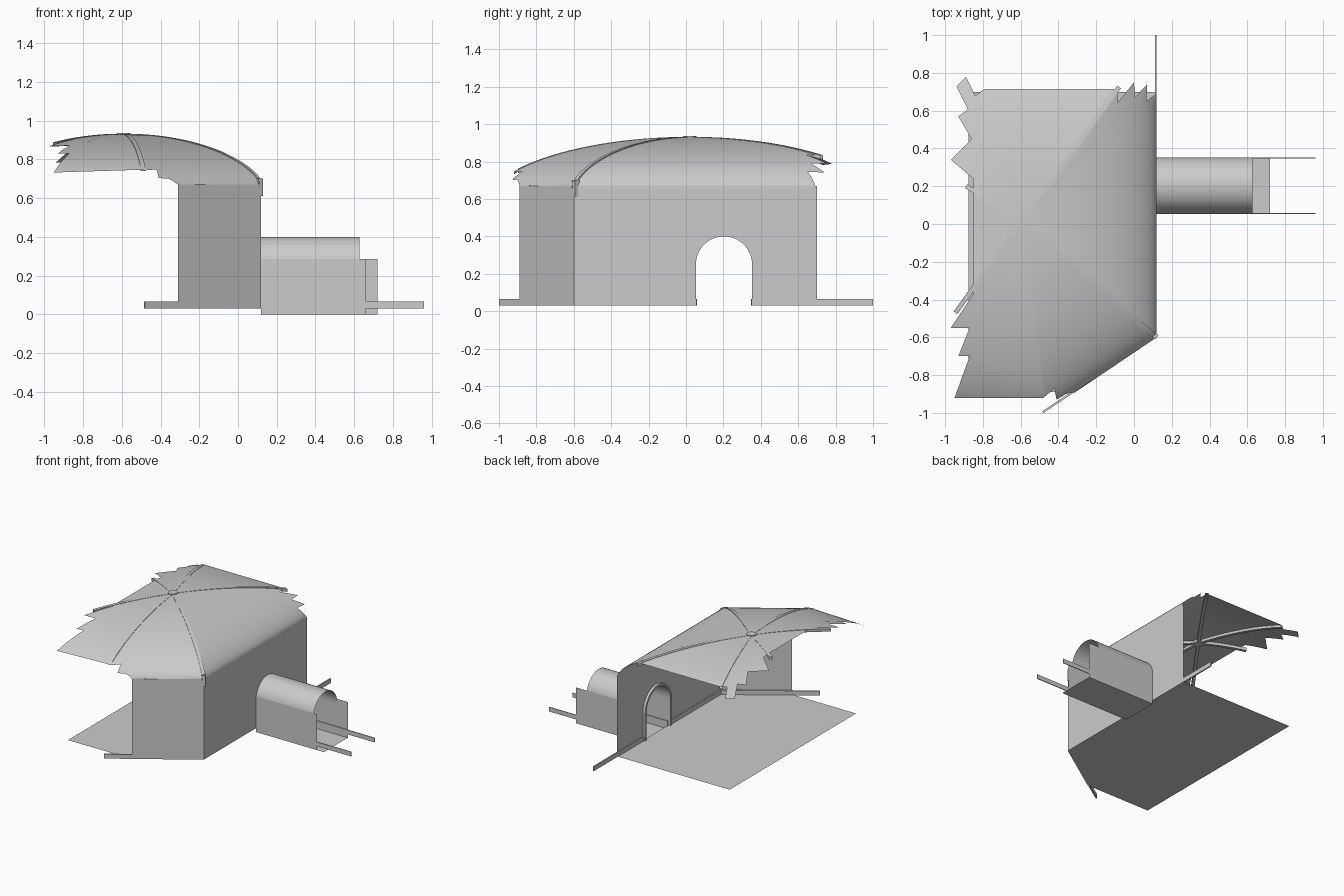
import bpy, bmesh, math
from mathutils import Vector

if "Cube" in bpy.data.objects:
    bpy.data.objects.remove(bpy.data.objects["Cube"])

APEX = Vector((-0.59, 0.02))
# hexagonal room corners relative to the dome apex, counter-clockwise
HEX = [Vector(p) for p in ((.71, -.62), (.71, .98), (-.3, .98),
                           (-.71, .43), (-.71, -.98), (.11, -1.02))]


def dome_z(x, y):
    p = Vector((x, y)) - APEX
    s = 0
    for i, a in enumerate(HEX):
        e = HEX[(i + 1) % 6] - a
        n = Vector((e.y, -e.x))
        s = max(s, n.dot(p) / n.dot(a))
    return .67 + .26 * max(0, 1 - s * s) ** .65


def mesh(name, verts, faces, smooth=False):
    me = bpy.data.meshes.new(name)
    me.from_pydata([tuple(v) for v in verts], [], faces)
    ob = bpy.data.objects.new(name, me)
    bpy.context.collection.objects.link(ob)
    if smooth:
        bpy.ops.object.select_all(action='DESELECT')
        ob.select_set(True)
        bpy.context.view_layer.objects.active = ob
        bpy.ops.object.shade_smooth_by_angle(angle=math.radians(35))
    return ob


def sheet(name, verts):
    return mesh(name, verts, [tuple(range(len(verts)))])


def board(name, a, b, t=.01, z0=.03, z1=.065):
    # upright strip from a to b, thickness t on the left-hand side
    a, b = Vector(a), Vector(b)
    d = (b - a).normalized()
    n = Vector((-d.y, d.x)) * t
    base = [a, b, b + n, a + n]
    v = [(p.x, p.y, z) for z in (z0, z1) for p in base]
    f = [(3, 2, 1, 0), (4, 5, 6, 7)]
    f += [(i, (i + 1) % 4, (i + 1) % 4 + 4, i + 4) for i in range(4)]
    return mesh(name, v, f)


def arc(r, n=24, cy=.203, cz=.25):
    return [(cy + r * math.cos(math.pi * i / n), cz + r * math.sin(math.pi * i / n))
            for i in range(n + 1)]


def loft(name, sections, closed=False, smooth=True):
    k = len(sections[0])
    v = [p for s in sections for p in s]
    f = []
    for j in range(len(sections) - 1):
        for i in range(k if closed else k - 1):
            m = (i + 1) % k
            f.append((j * k + i, j * k + m, (j + 1) * k + m, (j + 1) * k + i))
    return mesh(name, v, f, smooth)


# floor and walls
sheet("room_floor", [(x, y, .03) for x, y in
      ((-.875, -.89), (-.31, -.89), (.12, -.6), (.12, .7), (-.875, .7))])
sheet("front_wall", [(-.31, -.89, .03), (.12, -.6, .03), (.12, -.6, .67), (-.31, -.89, .67)])
door = [(.353, .03)] + arc(.15) + [(.053, .03)]
sheet("door_wall", [(.12, y, z) for y, z in
      [(-.6, .03), (-.6, .67), (.7, .67), (.7, .03)] + door])

# arched frame on the room side of the doorway
inner = [(.353, .03)] + arc(.15) + [(.053, .03)]
outer = [(.37, .03)] + arc(.167) + [(.036, .03)]
loft("door_frame", [[(.12, *i), (.1, *i), (.1, *o), (.12, *o)]
                    for i, o in zip(inner, outer)], closed=True)

# entrance tunnel
loft("tunnel_vault", [[(x, y, z) for y, z in arc(.15)] for x in (.12, .628)])
for name, y, x1 in (("near", .053, .66), ("far", .353, .72)):
    sheet(f"tunnel_side_{name}", [(.12, y, 0), (x1, y, 0), (x1, y, .285), (.12, y, .285)])
sheet("tunnel_floor", [(.12, .053, 0), (.72, .053, 0), (.72, .353, 0), (.12, .353, 0)])

# skirting boards
for i, (a, b) in enumerate([((-.48, -1.0), (.12, -.6)), ((.12, -.6), (.12, .053)),
                            ((.12, .353), (.12, 1.0))]):
    board(f"skirting_{i}", a, b)
board("tunnel_skirting_near", (.12, .053), (.96, .053), .006)
board("tunnel_skirting_far", (.96, .353), (.12, .353), .006)

# dome roof with a torn edge
EDGE = [(.12, -.6), (.12, .69), (.065, .65), (.07, .74), (.005, .67), (0, .75),
        (-.085, .64), (-.09, .715), (-.79, .715), (-.84, .68), (-.89, .78), (-.94, .73),
        (-.86, .62), (-.93, .57), (-.86, .45), (-.97, .34), (-.85, .24), (-.85, -.38),
        (-.97, -.55), (-.87, -.55), (-.93, -.7), (-.87, -.7), (-.95, -.92), (-.48, -.92),
        (-.42, -.87), (-.41, -.93), (-.36, -.9), (-.31, -.89)]
rim = []
for i, a in enumerate(EDGE):
    a, b = Vector(a), Vector(EDGE[(i + 1) % len(EDGE)])
    n = max(1, round((b - a).length / .03))
    rim += [a.lerp(b, k / n) for k in range(n)]
R = 22
verts = [(*APEX, dome_z(*APEX))]
for j in range(1, R + 1):
    t = math.sin(math.pi / 2 * j / R)
    for p in rim:
        q = APEX.lerp(p, t)
        verts.append((q.x, q.y, dome_z(q.x, q.y)))
N = len(rim)
faces = [(0, 1 + i, 1 + (i + 1) % N) for i in range(N)]
for j in range(R - 1):
    o = 1 + j * N
    for i in range(N):
        m = (i + 1) % N
        faces.append((o + i, o + N + i, o + N + m, o + m))
mesh("dome_roof", verts, faces, True)

# ribs under the roof folds
for i, (h, reach) in enumerate(zip(HEX, (1, .72, .7, .42, .5, .9))):
    side = Vector((-h.y, h.x)).normalized() * .012
    secs = []
    for k in range(25):
        c = APEX + h * reach * math.sin(math.pi / 2 * k / 24)
        z = dome_z(c.x, c.y) + .002
        secs.append([(c.x + s * side.x, c.y + s * side.y, z + d)
                     for s, d in ((-1, 0), (1, 0), (1, -.022), (-1, -.022))])
    loft(f"roof_rib_{i}", secs, closed=True)

# boss at the apex and bracket at the corner
bpy.ops.mesh.primitive_cylinder_add(vertices=24, radius=.035, depth=.03,
                                    location=(*APEX, .922))
bpy.context.object.name = "roof_boss"
board("corner_bracket", (.105, -.61), (.13, -.593), .03, .61, .70)
